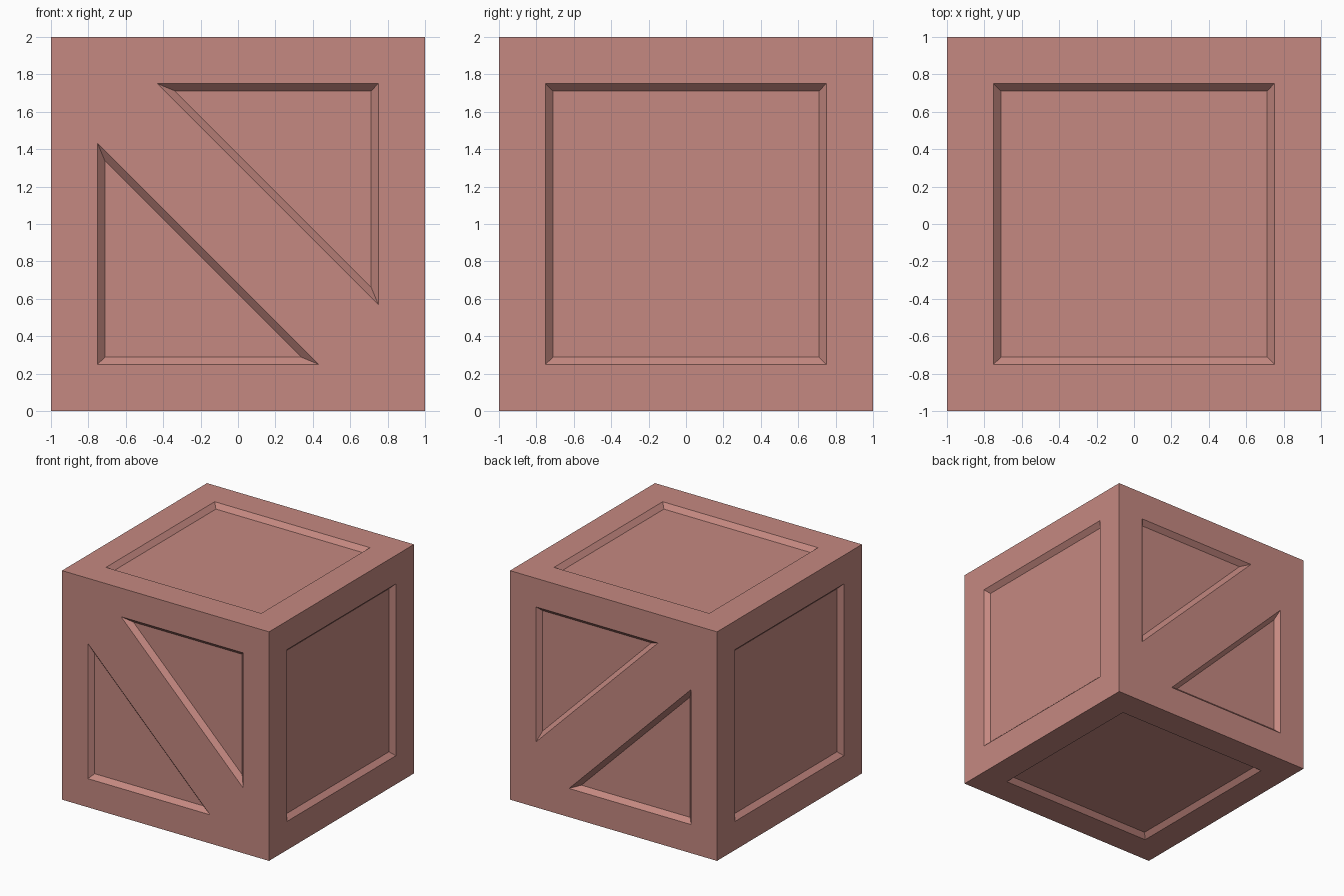
import bpy, bmesh
from mathutils import Matrix, Vector

if "Cube" in bpy.data.objects:
    bpy.data.objects.remove(bpy.data.objects["Cube"])

BORDER = 0.25     # width of the frame around every side
BEVEL = 0.038     # sloped wall width of the recesses
DEPTH = 0.04      # recess depth
BAND = 0.32       # half offset of the diagonal brace, measured along x + z

bm = bmesh.new()
bmesh.ops.create_cube(bm, size=2, matrix=Matrix.Translation((0, 0, 1)))
bm.normal_update()

# Frame: inset each side; the six original faces become the inner panels
panels = list(bm.faces)
bmesh.ops.inset_individual(bm, faces=panels, thickness=BORDER, use_even_offset=True)


def inner_faces(axis_y):
    """Faces inside the frame, on the front/back (True) or the other sides."""
    found = []
    for f in bm.faces:
        d = f.calc_center_median() - Vector((0, 0, 1))
        if (abs(f.normal.y) > 0.9) == axis_y and all(
                max(abs(v.co.x), abs(v.co.y), abs(v.co.z - 1)) > 0.99
                and sorted((abs(v.co.x), abs(v.co.y), abs(v.co.z - 1)))[1] < 1 - BORDER + 0.01
                for v in f.verts):
            found.append(f)
    return found


# Diagonal brace: cut the front and back panels along both brace edges
for offset in (-BAND, BAND):
    cut = inner_faces(True)
    geom = cut + list({e for f in cut for e in f.edges}) + list({v for f in cut for v in f.verts})
    bmesh.ops.bisect_plane(bm, geom=geom, dist=1e-5,
                           plane_co=(offset, 0, 1), plane_no=(1, 0, 1))
bm.normal_update()

# Recesses: four square panels and four triangles, with sloped walls
recessed = inner_faces(False) + [f for f in inner_faces(True) if len(f.verts) == 3]
bmesh.ops.inset_individual(bm, faces=recessed, thickness=BEVEL, depth=-DEPTH,
                           use_even_offset=True)
bmesh.ops.recalc_face_normals(bm, faces=bm.faces)

mesh = bpy.data.meshes.new("crate")
bm.to_mesh(mesh)
bm.free()
crate = bpy.data.objects.new("crate", mesh)
bpy.context.collection.objects.link(crate)

# Single flat colour
mat = bpy.data.materials.new("dusty red")
mat.diffuse_color = (0.56, 0.25, 0.22, 1)
mat.use_nodes = True
mat.node_tree.nodes["Principled BSDF"].inputs["Base Color"].default_value = mat.diffuse_color
mesh.materials.append(mat)
